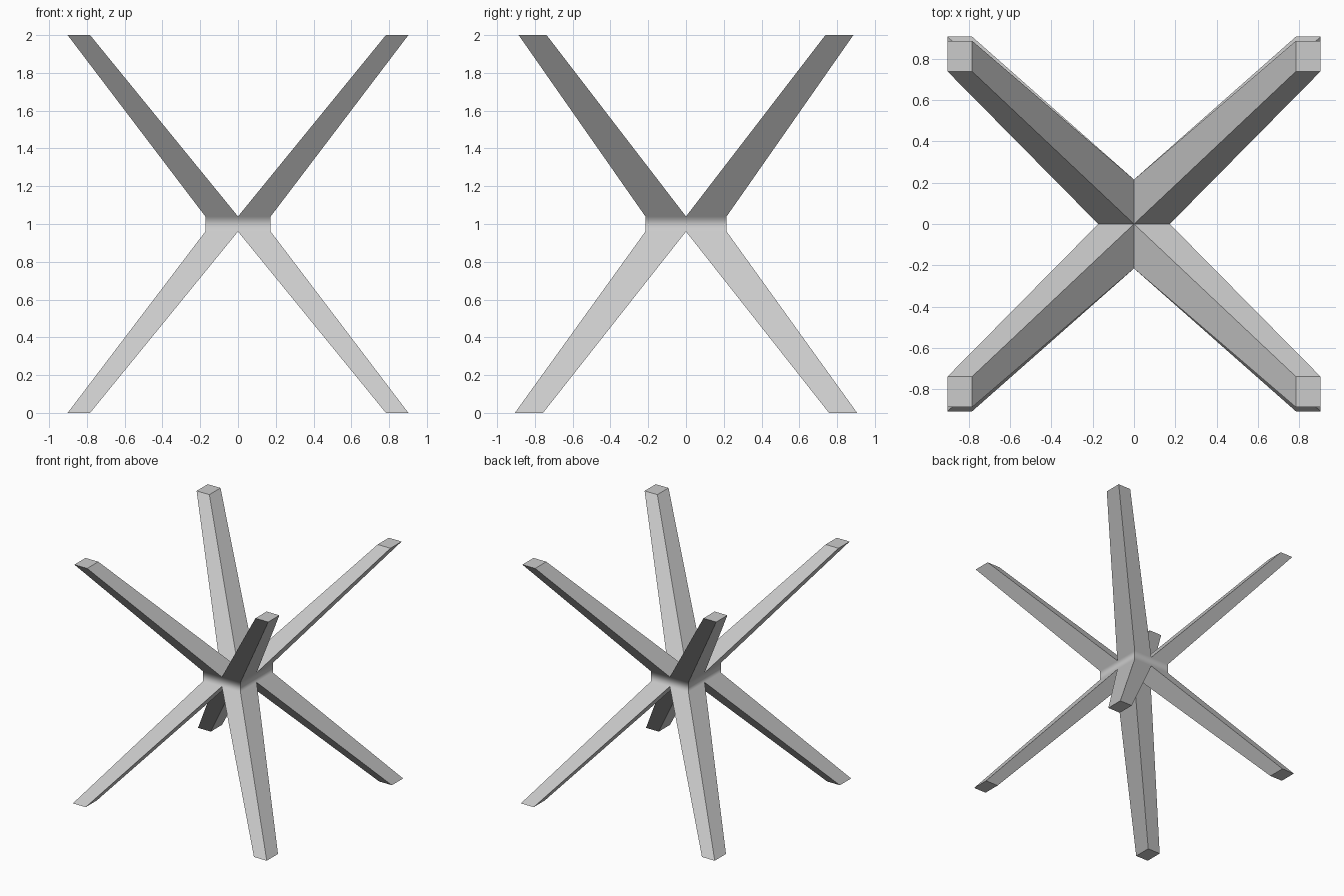
import bpy, bmesh, math

if "Cube" in bpy.data.objects:
    bpy.data.objects.remove(bpy.data.objects["Cube"])

HX, HY = 0.173, 0.215      # half size of the central hub
Z_LOW, Z_HIGH = 0.96, 1.04  # hub band


def rect(x0, x1, y0, y1, z, sx, sy):
    return [(sx * x, sy * y, z) for x, y in ((x0, y0), (x1, y0), (x1, y1), (x0, y1))]


def add_arm(bm, sx, sy, z_hub, z_end, y0, y1):
    """Tapered bar from one quadrant of the hub to its flat end."""
    root = [bm.verts.new(c) for c in rect(0, HX, 0, HY, z_hub, sx, sy)]
    tip = [bm.verts.new(c) for c in rect(0.783, 0.902, y0, y1, z_end, sx, sy)]
    for i in range(4):
        j = (i + 1) % 4
        bm.faces.new((root[i], root[j], tip[j], tip[i]))
    bm.faces.new(tip)


bm = bmesh.new()
for sx in (-1, 1):
    for sy in (-1, 1):
        # upper and lower arm of this quadrant
        add_arm(bm, sx, sy, Z_HIGH, 2.0, 0.738, 0.886)
        add_arm(bm, sx, sy, Z_LOW, 0.0, 0.757, 0.906)
        # hub band between them
        path = [(sx * HX, 0), (sx * HX, sy * HY), (0, sy * HY)]
        for (ax, ay), (bx, by) in zip(path, path[1:]):
            bm.faces.new([bm.verts.new(c) for c in (
                (ax, ay, Z_LOW), (bx, by, Z_LOW), (bx, by, Z_HIGH), (ax, ay, Z_HIGH))])

bmesh.ops.remove_doubles(bm, verts=bm.verts, dist=1e-4)
bmesh.ops.recalc_face_normals(bm, faces=bm.faces)
# soft transition across the hub band, crisp bar edges
for f in bm.faces:
    f.smooth = True
for e in bm.edges:
    e.smooth = e.calc_face_angle(math.pi) < math.radians(46)

mesh = bpy.data.meshes.new("crossed_leg_base")
bm.to_mesh(mesh)
bm.free()
obj = bpy.data.objects.new("crossed_leg_base", mesh)
bpy.context.collection.objects.link(obj)

# keep the long faces flat-shaded
wn = obj.modifiers.new("flat_faces", 'WEIGHTED_NORMAL')
wn.keep_sharp = True
wn.weight = 100
